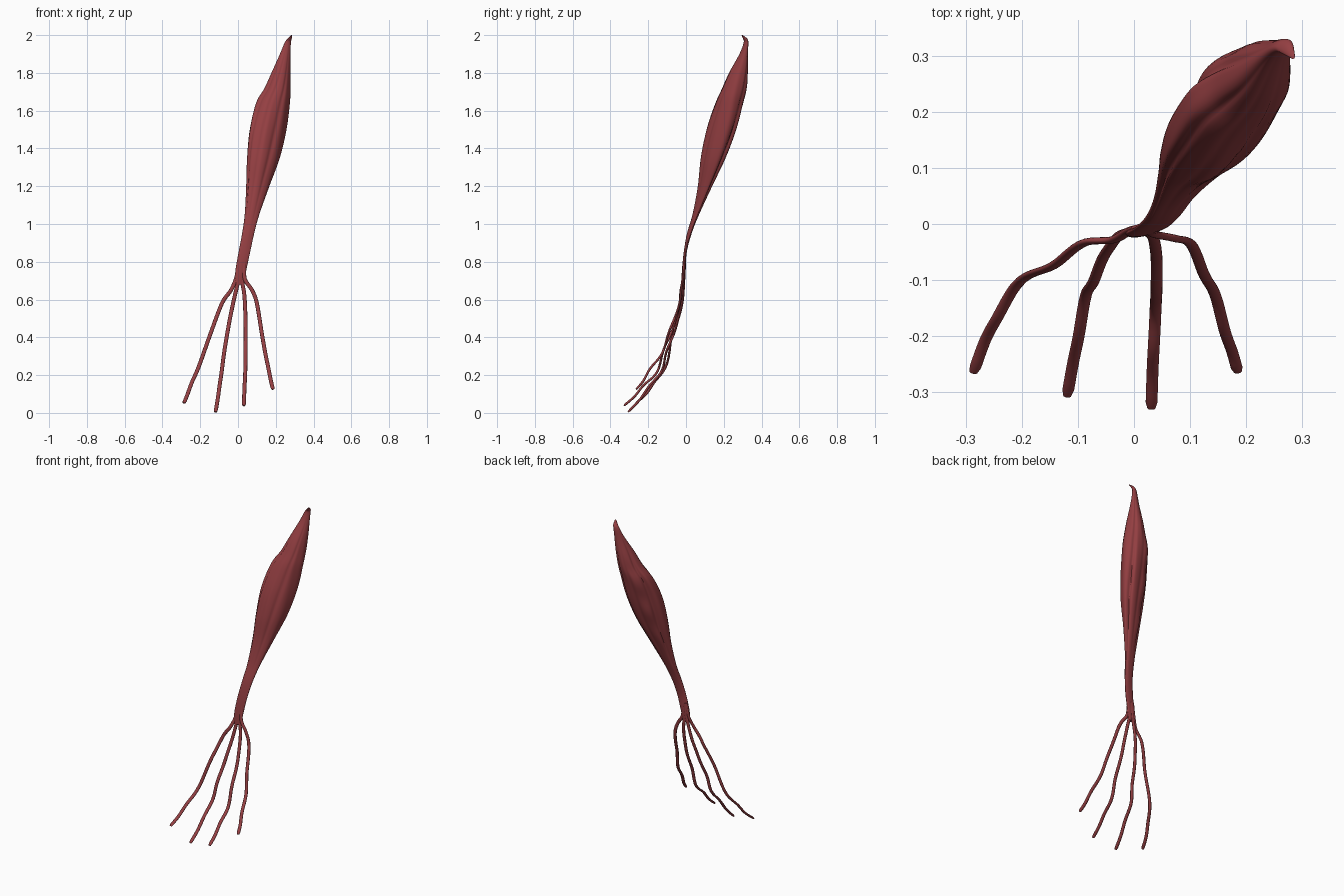
import bpy, bmesh
from math import sin, cos, pi, exp, radians
from mathutils import Vector

if "Cube" in bpy.data.objects:
    bpy.data.objects.remove(bpy.data.objects["Cube"])

flesh = bpy.data.materials.new("muscle_red")
flesh.diffuse_color = (0.30, 0.05, 0.055, 1)
flesh.use_nodes = True
flesh.node_tree.nodes["Principled BSDF"].inputs["Base Color"].default_value = flesh.diffuse_color


def smooth_rows(rows, steps):
    """Catmull-Rom interpolation through rows of numbers."""
    out = []
    n = len(rows)
    for i in range(n - 1):
        a, b, c, d = (rows[max(0, min(n - 1, i + k))] for k in (-1, 0, 1, 2))
        for s in range(steps):
            t = s / steps
            out.append([0.5 * (2 * q + (r - p) * t + (2 * p - 5 * q + 4 * r - w) * t * t
                               + (3 * q - p - 3 * r + w) * t ** 3)
                        for p, q, r, w in zip(a, b, c, d)])
    out.append(list(rows[-1]))
    return out


def loft(name, rings):
    """Skin a stack of closed rings and cap both ends."""
    bm = bmesh.new()
    loops = [[bm.verts.new(p) for p in ring] for ring in rings]
    n = len(loops[0])
    for a, b in zip(loops, loops[1:]):
        for i in range(n):
            j = (i + 1) % n
            bm.faces.new((a[i], a[j], b[j], b[i]))
    bm.faces.new(loops[0][::-1])
    bm.faces.new(loops[-1])
    bmesh.ops.recalc_face_normals(bm, faces=bm.faces)
    mesh = bpy.data.meshes.new(name)
    bm.to_mesh(mesh)
    bm.free()
    obj = bpy.data.objects.new(name, mesh)
    bpy.context.collection.objects.link(obj)
    mesh.materials.append(flesh)
    bpy.ops.object.select_all(action='DESELECT')
    obj.select_set(True)
    bpy.context.view_layer.objects.active = obj
    bpy.ops.object.shade_smooth_by_angle(angle=radians(50))
    return obj


# Muscle belly: z, x range, y range of each cross-section
belly = [
    (0.68, -0.014, 0.030, -0.024, -0.008),
    (0.75, -0.014, 0.043, -0.022, -0.003),
    (0.85, 0.003, 0.064, -0.012, 0.004),
    (0.95, 0.022, 0.086, 0.005, 0.030),
    (1.05, 0.036, 0.113, 0.034, 0.069),
    (1.20, 0.044, 0.166, 0.062, 0.138),
    (1.35, 0.048, 0.220, 0.078, 0.209),
    (1.50, 0.061, 0.255, 0.108, 0.266),
    (1.64, 0.094, 0.273, 0.156, 0.304),
    (1.72, 0.140, 0.277, 0.192, 0.322),
    (1.80, 0.177, 0.278, 0.228, 0.327),
    (1.90, 0.222, 0.278, 0.283, 0.328),
    (1.96, 0.247, 0.280, 0.305, 0.330),
    (1.98, 0.262, 0.284, 0.302, 0.325),
    (2.00, 0.281, 0.287, 0.294, 0.301),
]
# Lengthwise grooves between muscle fibres: angle, depth, width
grooves = [(2.5, 0.20, 0.18), (3.75, 0.08, 0.12), (4.5, 0.06, 0.10),
           (5.2, 0.08, 0.12), (0.75, 0.14, 0.16), (1.6, 0.05, 0.12)]
SIDES = 72
rings = []
for z, x0, x1, y0, y1 in smooth_rows(belly, 6):
    fade = max(0.0, min(1.0, (z - 0.8) / 0.4, (1.99 - z) / 0.25))
    # Phase shift below a quarter turn skews the oval toward the diagonal
    skew = radians(70 + 12 * exp(-((z - 1.72) / 0.13) ** 2))
    ring = []
    for i in range(SIDES):
        t = 2 * pi * i / SIDES
        r = 1 + 0.02 * fade * sin(7 * t + 5 * z)
        # Lumpy upper-left edge
        r += 0.05 * fade * sin(32 * z) * exp(-((t - 2.0) / 0.3) ** 2)
        for angle, depth, width in grooves:
            d = (t - angle - 0.15 * sin(4 * z) + pi) % (2 * pi) - pi
            r -= fade * depth * exp(-(d / width) ** 2)
        ring.append(((x0 + x1) / 2 + (x1 - x0) / 2 * r * cos(t),
                     (y0 + y1) / 2 + (y1 - y0) / 2 * r * cos(t - skew), z))
    rings.append(ring)
loft("muscle_belly", rings)

# Four tendons fanning out from the lower end of the belly
tendons = {
    "tendon_outer_left": [(0.005, -0.008, 0.80), (-0.008, -0.012, 0.72), (-0.037, -0.028, 0.65),
                          (-0.085, -0.034, 0.58), (-0.145, -0.070, 0.42), (-0.210, -0.113, 0.24),
                          (-0.252, -0.180, 0.14), (-0.286, -0.264, 0.052)],
    "tendon_inner_left": [(0.012, -0.006, 0.80), (0.003, -0.010, 0.71), (-0.026, -0.020, 0.58),
                          (-0.050, -0.053, 0.46), (-0.073, -0.100, 0.32), (-0.088, -0.140, 0.21),
                          (-0.102, -0.215, 0.11), (-0.119, -0.306, 0.005)],
    "tendon_inner_right": [(0.022, -0.008, 0.80), (0.020, -0.014, 0.71), (0.034, -0.024, 0.62),
                           (0.040, -0.060, 0.48), (0.040, -0.115, 0.33), (0.038, -0.165, 0.205),
                           (0.034, -0.240, 0.125), (0.031, -0.328, 0.038)],
    "tendon_outer_right": [(0.032, -0.010, 0.80), (0.036, -0.018, 0.71), (0.074, -0.026, 0.65),
                           (0.100, -0.036, 0.58), (0.126, -0.088, 0.42), (0.148, -0.140, 0.30),
                           (0.167, -0.205, 0.205), (0.185, -0.263, 0.125)],
}
for name, points in tendons.items():
    path = [Vector(p) for p in smooth_rows(points, 6)]
    last = len(path) - 1
    rings = []
    for k, p in enumerate(path):
        along = (path[min(k + 1, last)] - path[max(k - 1, 0)]).normalized()
        across = Vector((1, 0, 0))
        across = (across - along * across.dot(along)).normalized()
        depth = along.cross(across)
        # Gentle ripple along the lower half
        ripple = 0.005 * sin(k * 0.6) * max(0, min(1, (k - 15) / 8, (last - k) / 4))
        size = 0.7 if k == last else 1
        rings.append([p + depth * ripple + across * (0.0105 * size * cos(a))
                      + depth * (0.0062 * size * sin(a))
                      for a in (2 * pi * i / 16 for i in range(16))])
    loft(name, rings)
